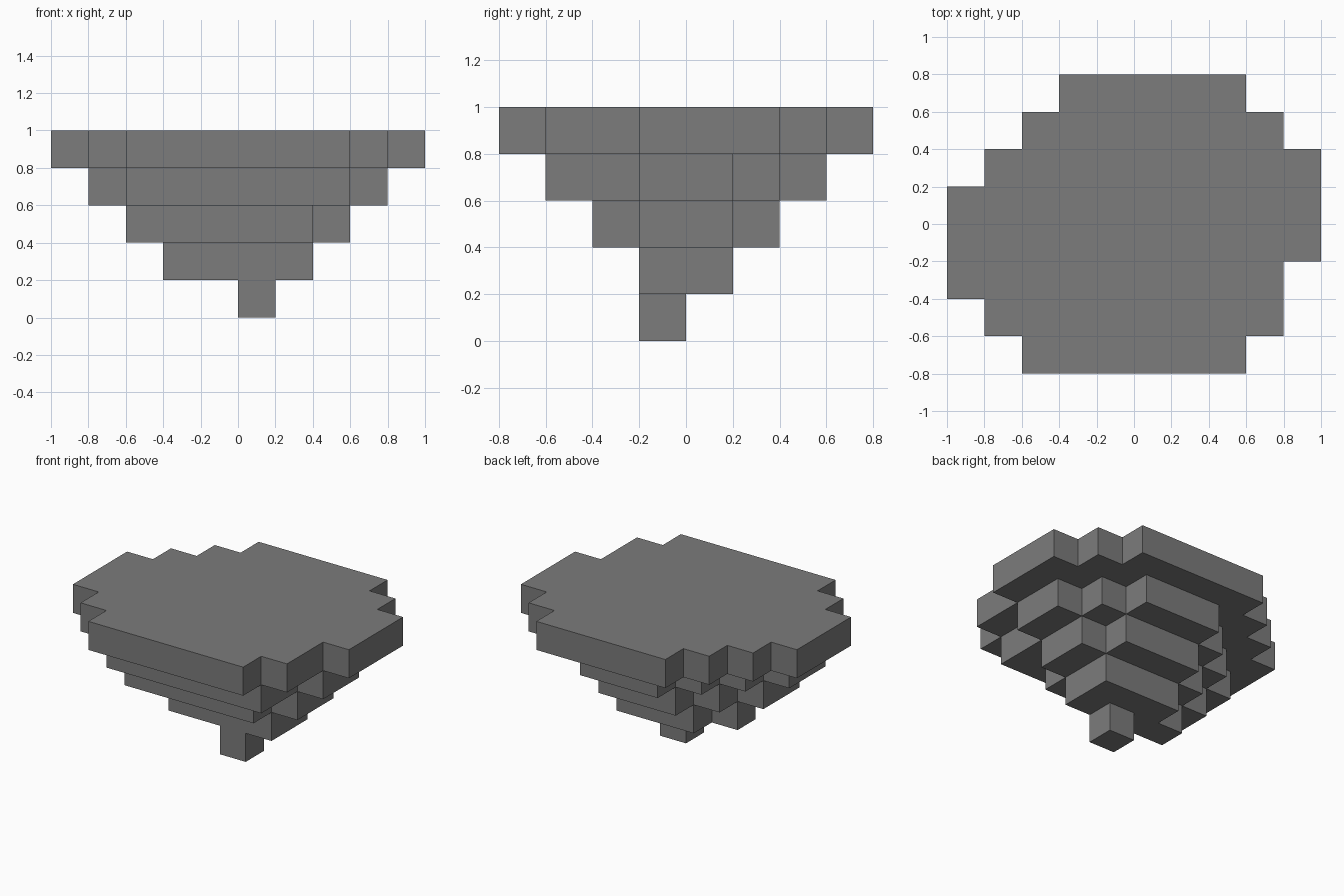
import bpy
import bmesh

cube = bpy.data.objects.get("Cube")
if cube:
    bpy.data.objects.remove(cube, do_unlink=True)

CELL = 0.2

stone = bpy.data.materials.new("stone_grey")
stone.use_nodes = True
grey = (0.2, 0.2, 0.2, 1.0)
stone.diffuse_color = grey
bsdf = stone.node_tree.nodes["Principled BSDF"]
bsdf.inputs["Base Color"].default_value = grey
bsdf.inputs["Roughness"].default_value = 0.9


def outline(first_row, spans):
    """Stepped outline of stacked rows, each a (left, right) span in cells."""
    right, left = [], []
    for i, (lo, hi) in enumerate(spans):
        y = first_row + i
        right += [(hi, y), (hi, y + 1)]
        left += [(lo, y), (lo, y + 1)]
    loop = right + left[::-1]
    # Drop repeated points and points in the middle of straight runs
    loop = [p for i, p in enumerate(loop) if p != loop[i - 1]]
    n = len(loop)
    corners = []
    for i, p in enumerate(loop):
        a, b = loop[i - 1], loop[(i + 1) % n]
        if (p[0] - a[0]) * (b[1] - p[1]) != (p[1] - a[1]) * (b[0] - p[0]):
            corners.append(p)
    return corners


def add_tier(name, level, first_row, spans):
    """One slab, a cell thick, with a stepped outline."""
    bm = bmesh.new()
    base = bm.faces.new([bm.verts.new((x * CELL, y * CELL, level * CELL))
                         for x, y in outline(first_row, spans)])
    top = bmesh.ops.extrude_face_region(bm, geom=[base], use_keep_orig=True)
    verts = [g for g in top["geom"] if isinstance(g, bmesh.types.BMVert)]
    bmesh.ops.translate(bm, verts=verts, vec=(0, 0, CELL))
    bmesh.ops.recalc_face_normals(bm, faces=bm.faces)
    mesh = bpy.data.meshes.new(name)
    bm.to_mesh(mesh)
    bm.free()
    mesh.materials.append(stone)
    bpy.context.collection.objects.link(bpy.data.objects.new(name, mesh))


# Tiers from the tip up: level, front row, then spans from front to back
add_tier("bottom_tip", 0, -1, [(0, 1)])
add_tier("lower_tier", 1, -1, [(-2, 2), (-1, 2)])
add_tier("middle_tier", 2, -2, [(-3, 2), (-3, 3), (-2, 3), (-1, 2)])
add_tier("upper_tier", 3, -3,
         [(-3, 3), (-4, 3), (-4, 4), (-3, 4), (-2, 3), (-1, 2)])
add_tier("top_platform", 4, -4,
         [(-3, 3), (-4, 4), (-5, 4), (-5, 5), (-5, 5), (-4, 5), (-3, 4), (-2, 3)])
